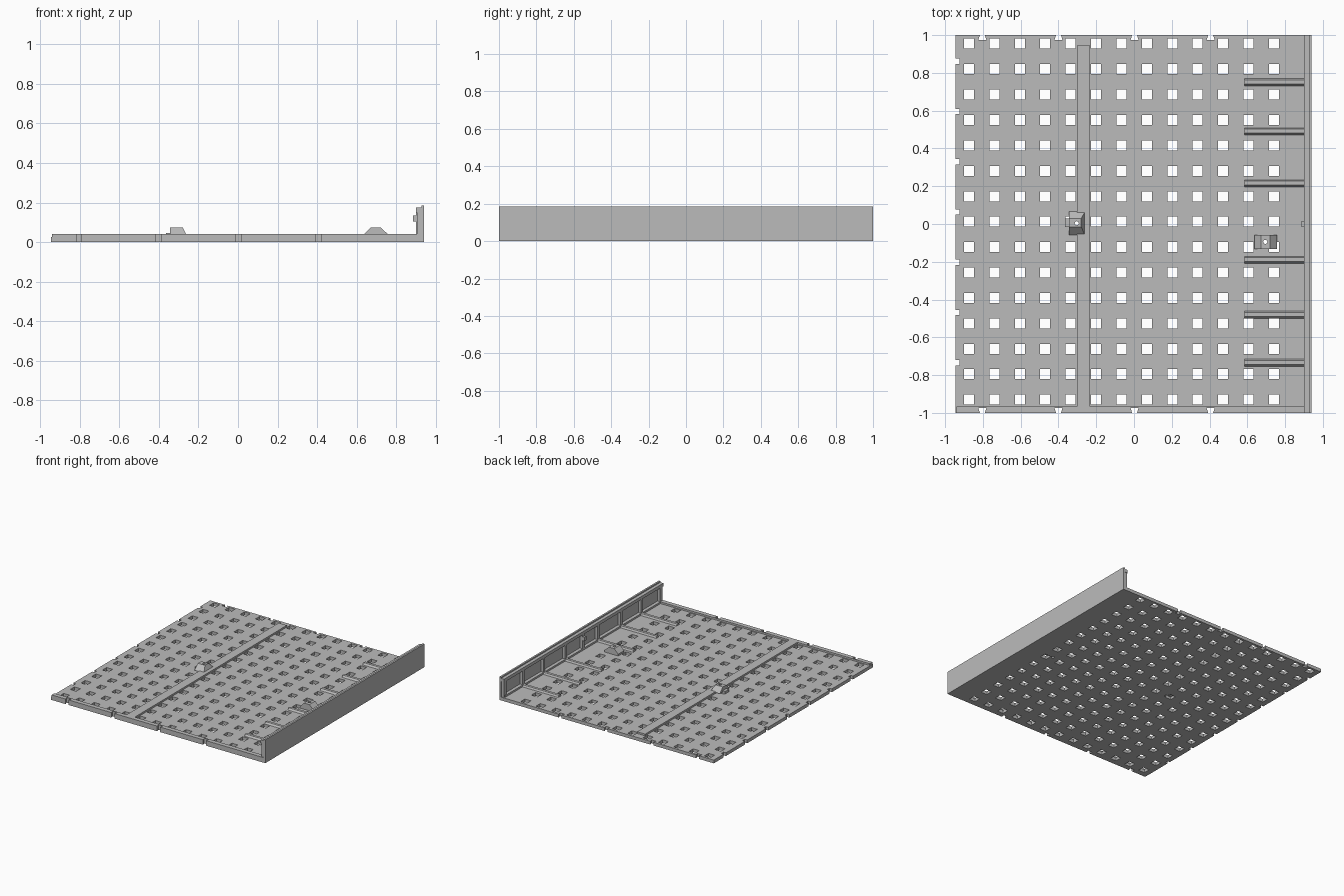
import bpy, bmesh
from mathutils import Matrix, Vector

old = bpy.data.objects.get("Cube")
if old:
    bpy.data.objects.remove(old)

grey = bpy.data.materials.new("light grey plastic")
grey.use_nodes = True
grey.diffuse_color = (0.5, 0.5, 0.5, 1)
grey.node_tree.nodes["Principled BSDF"].inputs["Base Color"].default_value = (0.5, 0.5, 0.5, 1)


def finish(name, bm):
    bmesh.ops.recalc_face_normals(bm, faces=bm.faces)
    mesh = bpy.data.meshes.new(name)
    bm.to_mesh(mesh)
    bm.free()
    mesh.materials.append(grey)
    obj = bpy.data.objects.new(name, mesh)
    bpy.context.collection.objects.link(obj)
    return obj


def add_box(bm, x0, x1, y0, y1, z0, z1):
    mid = Vector((x0 + x1, y0 + y1, z0 + z1)) / 2
    size = Matrix.Diagonal((x1 - x0, y1 - y0, z1 - z0, 1))
    return bmesh.ops.create_cube(bm, size=1, matrix=Matrix.Translation(mid) @ size)["verts"]


def box(name, *bounds):
    bm = bmesh.new()
    add_box(bm, *bounds)
    return finish(name, bm)


def add_prism(bm, points, sweep):
    face = bm.faces.new([bm.verts.new(p) for p in points])
    top = bmesh.ops.extrude_face_region(bm, geom=[face])["geom"]
    bmesh.ops.translate(bm, vec=sweep, verts=[v for v in top if isinstance(v, bmesh.types.BMVert)])


def prism(name, points, sweep):
    bm = bmesh.new()
    add_prism(bm, points, sweep)
    return finish(name, bm)


LEFT, RIGHT, FLOOR, RIB = -0.945, 0.94, 0.026, 0.04
PITCH, HALF = 0.1346, 0.0265

# Perforated floor: a grid of cells with the hole cells left out
cols = [-0.874 + PITCH * i for i in range(13)]
rows = [-0.93 + PITCH * i for i in range(15)]
xs = [LEFT] + [c + s for c in cols for s in (-HALF, HALF)] + [RIGHT]
ys = [-1] + [r + s for r in rows for s in (-HALF, HALF)] + [1]
bm = bmesh.new()
grid = [[bm.verts.new((x, y, 0)) for y in ys] for x in xs]
for i in range(len(xs) - 1):
    for j in range(len(ys) - 1):
        if i % 2 == 0 or j % 2 == 0:
            bm.faces.new((grid[i][j], grid[i + 1][j], grid[i + 1][j + 1], grid[i][j + 1]))
top = bmesh.ops.extrude_face_region(bm, geom=bm.faces[:])["geom"]
bmesh.ops.translate(bm, vec=(0, 0, FLOOR), verts=[v for v in top if isinstance(v, bmesh.types.BMVert)])
floor = finish("perforated_floor", bm)

# Raised strips on the floor
front_rail = box("front_rail", LEFT + 0.005, 0.925, -1, -0.965, 0.01, RIB)
middle_rib = box("middle_rib", -0.303, -0.232, -0.97, 0.945, 0.01, RIB)

# Side wall with its top rail and end posts
box("wall_panel", 0.926, RIGHT, -1, 1, 0, 0.185)
box("wall_rail", 0.9, 0.93, -1, 1, 0.15, 0.175)
box("wall_foot", 0.9, 0.93, -0.985, 0.985, 0.01, RIB)
for name, y in (("front", -0.98), ("back", 0.98)):
    box(name + "_wall_post", 0.904, 0.93, y - 0.015, y + 0.015, 0.02, 0.152)

# Floor ridges, each meeting a wall stiffener
for n, y in enumerate((0.75, 0.49, 0.215, -0.19, -0.48, -0.735)):
    section = [(-0.02, 0.01), (-0.02, FLOOR), (-0.009, RIB), (0.012, RIB), (0.019, FLOOR), (0.019, 0.01)]
    prism(f"floor_ridge_{n + 1}", [(0.585, y + a, z) for a, z in section], (0.32, 0, 0))
    box(f"wall_stiffener_{n + 1}", 0.904, 0.93, y - 0.012, y + 0.012, 0.02, 0.152)

# Catch on the wall
box("catch_post", 0.9, 0.93, -0.012, 0.012, 0.03, 0.152)
box("catch_nub", 0.885, 0.902, -0.012, 0.012, 0.105, 0.135)

# Middle mount: sloped front, back and left-hand sides, with a side tab
bm = bmesh.new()
for v in add_box(bm, -0.343, -0.26, -0.057, 0.065, 0.035, 0.075):
    if v.co.z > 0.05:
        v.co.y = 0.028 if v.co.y > 0 else -0.015
        if v.co.x > -0.3:
            v.co.x = -0.28
middle_mount = finish("middle_mount", bm)
box("middle_mount_tab", -0.365, -0.335, -0.017, 0.03, 0.02, 0.045)

# Side mount: wedge-shaped ends on a short base
side_mount = prism("side_mount", [(0.637, -0.132, 0.02), (0.637, -0.132, RIB), (0.672, -0.132, 0.075),
                                  (0.72, -0.132, 0.075), (0.757, -0.132, RIB), (0.757, -0.132, 0.02)],
                   (0, 0.074, 0))

# Cutter: dovetail edge notches, left edge slots and mount holes
bm = bmesh.new()
for x in (-0.803, -0.4, 0.003, 0.406):
    for s in (-1, 1):
        add_prism(bm, [(x - 0.021, s * 0.975, -0.1), (x + 0.021, s * 0.975, -0.1),
                       (x + 0.01, s * 1.01, -0.1), (x - 0.01, s * 1.01, -0.1)], (0, 0, 0.3))
for i in range(7):
    y = 0.862 - 0.266 * i
    add_box(bm, -1, LEFT + 0.021, y - 0.014, y + 0.014, -0.1, 0.1)
for x, y in ((-0.303, 0.004), (0.695, -0.095)):
    bmesh.ops.create_cone(bm, cap_ends=True, segments=16, radius1=0.011, radius2=0.011, depth=0.4,
                          matrix=Matrix.Translation((x, y, 0)))
cutter = finish("notch_cutter", bm)
cutter.hide_render = True
cutter.hide_set(True)
cutter.display_type = 'WIRE'
for part in (floor, front_rail, middle_rib, middle_mount, side_mount):
    mod = part.modifiers.new("notches", 'BOOLEAN')
    mod.operation = 'DIFFERENCE'
    mod.solver = 'EXACT'
    mod.object = cutter
